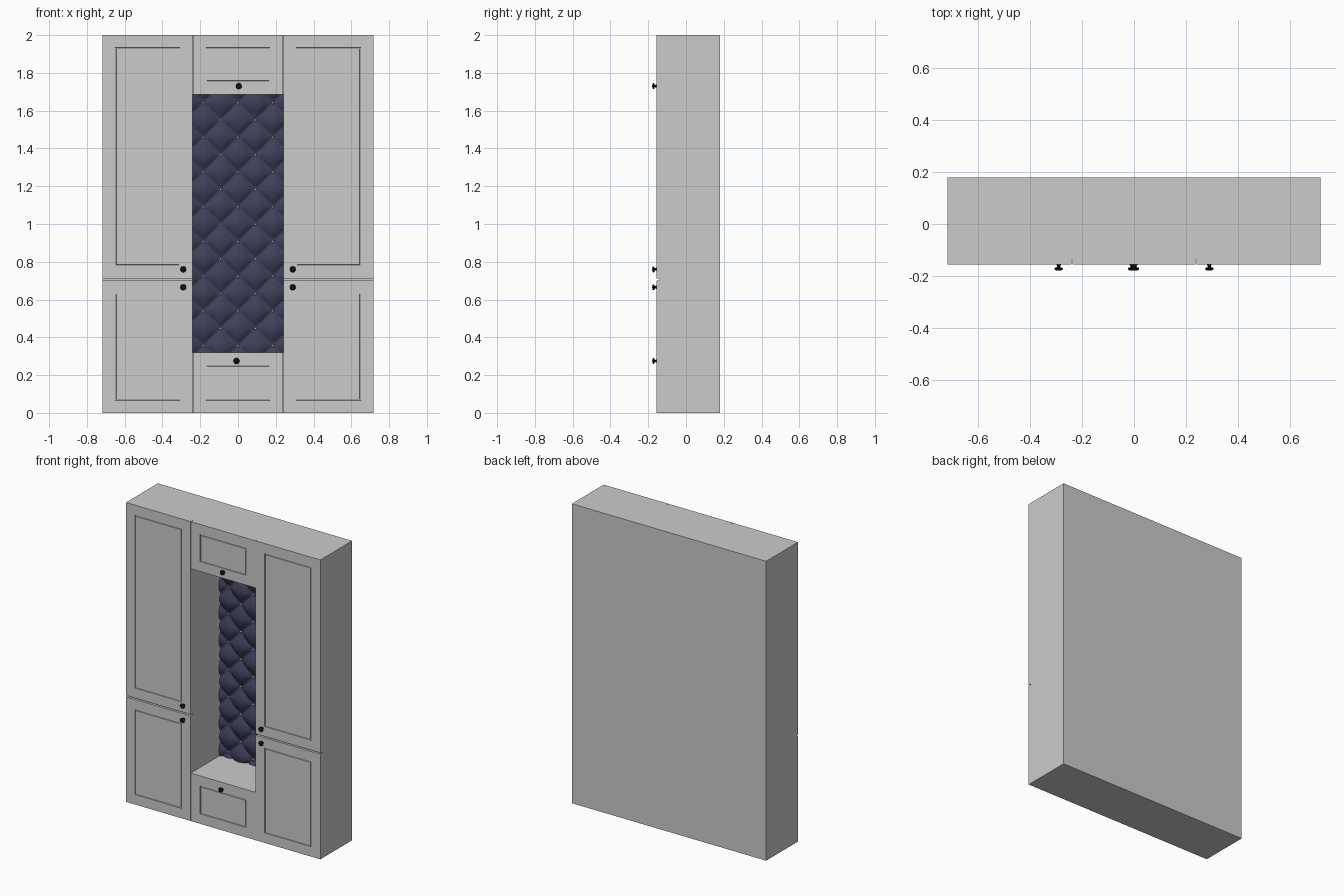
import bpy, bmesh, math
from mathutils import Matrix

if "Cube" in bpy.data.objects:
    bpy.data.objects.remove(bpy.data.objects["Cube"])

W, NX = 0.718, 0.24              # half width of cabinet, half width of niche
Z0, Z1, TOP = 0.32, 1.685, 2.0   # niche bottom and top, cabinet height
FRONT, DOOR_BACK, BACK = -0.156, -0.139, 0.179


def material(name, rgb):
    m = bpy.data.materials.new(name)
    m.diffuse_color = (*rgb, 1)
    m.use_nodes = True
    m.node_tree.nodes["Principled BSDF"].inputs["Base Color"].default_value = m.diffuse_color
    return m


def finish(bm, name, mat=None, smooth=False):
    bmesh.ops.recalc_face_normals(bm, faces=bm.faces)
    me = bpy.data.meshes.new(name)
    bm.to_mesh(me)
    bm.free()
    ob = bpy.data.objects.new(name, me)
    bpy.context.collection.objects.link(ob)
    if mat:
        me.materials.append(mat)
    if smooth:
        bpy.ops.object.select_all(action='DESELECT')
        ob.select_set(True)
        bpy.context.view_layer.objects.active = ob
        bpy.ops.object.shade_smooth_by_angle(angle=math.radians(50))
    return ob


def box(x0, x1, y0, y1, z0, z1):
    """Box bmesh and its front (-y) face."""
    bm = bmesh.new()
    bmesh.ops.create_cube(bm, size=1)
    for v in bm.verts:
        v.co = (x1 if v.co.x > 0 else x0, y1 if v.co.y > 0 else y0, z1 if v.co.z > 0 else z0)
    bm.normal_update()
    return bm, min(bm.faces, key=lambda f: f.calc_center_median().y)


def panel(name, x0, x1, z0, z1):
    """Door or drawer front with a routed groove."""
    bm, f = box(x0, x1, FRONT, DOOR_BACK, z0, z1)
    for t, d in ((0.094, 0), (0.001, -0.006), (0.008, 0), (0.001, 0.006)):
        bmesh.ops.inset_individual(bm, faces=[f], thickness=t, depth=d)
        bm.normal_update()
    finish(bm, name)


def knob(name, x, z):
    """Turned knob on a flared stem."""
    profile = [(0, 0), (0.009, 0), (0.008, 0.003), (0.006, 0.007), (0.006, 0.010),
               (0.013, 0.012), (0.016, 0.015), (0.0155, 0.019), (0.011, 0.022), (0, 0.023)]
    bm = bmesh.new()
    vs = [bm.verts.new((r, 0, h)) for r, h in profile]
    es = [bm.edges.new(p) for p in zip(vs, vs[1:])]
    bmesh.ops.spin(bm, geom=vs + es, axis=(0, 0, 1), cent=(0, 0, 0),
                   angle=math.tau, steps=24)
    bmesh.ops.remove_doubles(bm, verts=bm.verts, dist=1e-5)
    bm.transform(Matrix.Translation((x, FRONT, z)) @ Matrix.Rotation(math.pi / 2, 4, 'X'))
    finish(bm, name, black, True)


black = material("black_metal", (0.005, 0.005, 0.005))
navy = material("navy_fabric", (0.05, 0.05, 0.10))

# Carcass with the open niche pushed into its front
bm, f = box(-W, W, DOOR_BACK, BACK, 0, TOP)
bmesh.ops.inset_individual(bm, faces=[f], thickness=0.1)
for v in f.verts:
    v.co.x = math.copysign(NX, v.co.x)
    v.co.z = Z1 if v.co.z > 1 else Z0
for v in bmesh.ops.extrude_discrete_faces(bm, faces=[f])["faces"][0].verts:
    v.co.y = 0.172
finish(bm, "carcass")

# Doors and knobs, mirrored left and right
for side, s in (("left", -1), ("right", 1)):
    for part, z0, z1, kz in (("upper", 0.711, TOP, 0.76), ("lower", 0, 0.702, 0.665)):
        a, b = sorted((s * NX, s * W))
        panel(f"{side}_{part}_door", a, b, z0, z1)
        knob(f"{side}_{part}_knob", s * 0.29, kz)

# Centre fronts above and below the niche
panel("top_centre_front", -NX + 0.003, NX - 0.003, Z1, TOP)
panel("bottom_centre_front", -NX + 0.003, NX - 0.003, 0, Z0)
knob("top_centre_knob", 0.004, 1.73)
knob("bottom_centre_knob", -0.008, 0.275)

# Quilted back pad: diamond pillows between diagonal seams
S, ZB, SEAM = 0.1838, 0.355, 0.165
N = 16
step = S / N


def quilt_y(x, z):
    u, v = (x + z - ZB) / S, (x - z + ZB) / S
    p = abs(math.sin(math.pi * u) * math.sin(math.pi * v))
    return SEAM - 0.032 * p ** 0.55


bm = bmesh.new()
nx = math.ceil(NX / step)
k0, k1 = math.floor((Z0 - ZB) / step), math.ceil((Z1 - ZB) / step)
rows = []
for k in range(k0, k1 + 1):
    z = min(max(ZB + k * step, Z0), Z1)
    row = []
    for i in range(-nx, nx + 1):
        x = min(max(i * step, -NX), NX)
        row.append(bm.verts.new((x, quilt_y(x, z), z)))
    rows.append(row)
for r, q in zip(rows, rows[1:]):
    for i in range(len(r) - 1):
        bm.faces.new((r[i], r[i + 1], q[i + 1], q[i]))
pad = finish(bm, "quilted_pad", navy)
pad.data.shade_smooth()
if pad.data.polygons[0].normal.y > 0:
    pad.data.flip_normals()

# Tufting buttons at the seam crossings
bm = bmesh.new()
for k in range(15):
    for x in ((-S, 0, S) if k % 2 == 0 else (-S / 2, S / 2)):
        z = ZB + k * S / 2
        if z < Z1 - 0.01:
            bmesh.ops.create_uvsphere(
                bm, u_segments=12, v_segments=8, radius=0.006,
                matrix=Matrix.Translation((x, SEAM - 0.003, z)))
finish(bm, "tufting_buttons", None, True)
